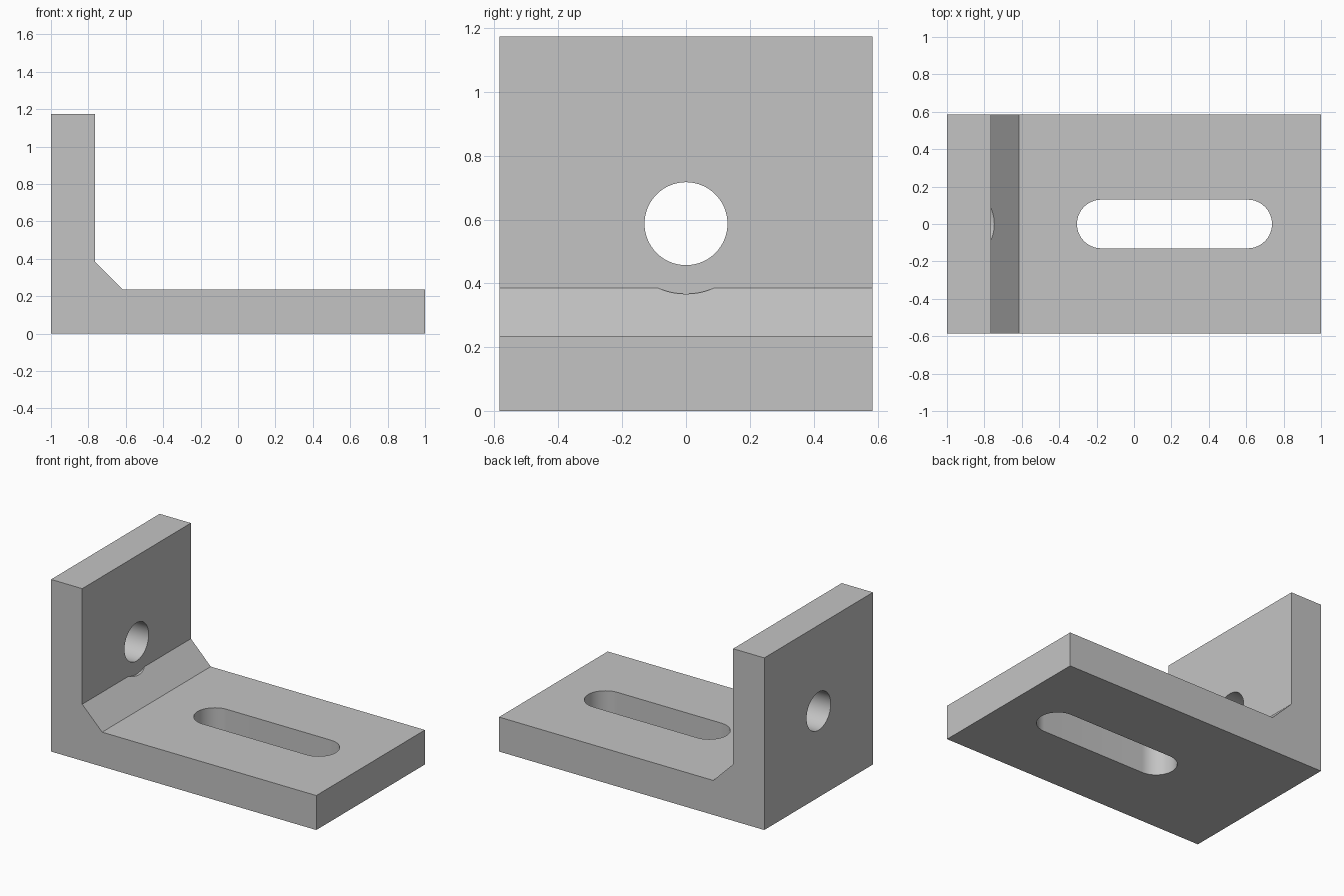
import bpy
import bmesh
import math

if "Cube" in bpy.data.objects:
    bpy.data.objects.remove(bpy.data.objects["Cube"])

steel = bpy.data.materials.new("light_grey_steel")
steel.use_nodes = True
grey = (0.55, 0.55, 0.55, 1)
steel.diffuse_color = grey
steel.node_tree.nodes["Principled BSDF"].inputs["Base Color"].default_value = grey


def prism(name, outline, place, depth):
    """Extrude an outline, mapped to 3D by place(u, v), along the depth vector."""
    bm = bmesh.new()
    face = bm.faces.new([bm.verts.new(place(u, v)) for u, v in outline])
    extruded = bmesh.ops.extrude_face_region(bm, geom=[face])["geom"]
    moved = [g for g in extruded if isinstance(g, bmesh.types.BMVert)]
    bmesh.ops.translate(bm, verts=moved, vec=depth)
    bmesh.ops.recalc_face_normals(bm, faces=bm.faces)
    mesh = bpy.data.meshes.new(name)
    bm.to_mesh(mesh)
    bm.free()
    mesh.materials.append(steel)
    obj = bpy.data.objects.new(name, mesh)
    bpy.context.collection.objects.link(obj)
    return obj


def arc(cu, cv, radius, start, end, steps):
    """Evenly spaced points on an arc, angles in degrees, end excluded."""
    angles = [math.radians(start + (end - start) * i / steps) for i in range(steps)]
    return [(cu + radius * math.cos(a), cv + radius * math.sin(a)) for a in angles]


# L-shaped plate with a chamfered inner corner
half_width, thick, height, chamfer = 0.585, 0.235, 1.173, 0.15
inner = thick - 1
profile = [(-1, 0), (1, 0), (1, thick), (inner + chamfer, thick),
           (inner, thick + chamfer), (inner, height), (-1, height)]
bracket = prism("angle_bracket", profile,
                lambda u, v: (u, -half_width, v), (0, 2 * half_width, 0))

# Bolt hole, its shallow seat cut in the chamfer, and the adjusting slot
hole_z, hole_radius, seat_radius = 0.587, 0.13, 0.22
slot = (arc(0.608, 0, hole_radius, -90, 90, 32) + [(0.608, hole_radius)]
        + arc(-0.175, 0, hole_radius, 90, 270, 32) + [(-0.175, -hole_radius)])
cutters = [
    prism("bolt_hole_cutter", arc(0, hole_z, hole_radius, 0, 360, 64),
          lambda u, v: (-1.2, u, v), (0.8, 0, 0)),
    prism("bolt_seat_cutter", arc(0, hole_z, seat_radius, 0, 360, 64),
          lambda u, v: (inner, u, v), (0.4, 0, 0)),
    prism("slot_cutter", slot, lambda u, v: (u, v, -0.2), (0, 0, 0.7)),
]

bpy.ops.object.select_all(action="DESELECT")
bpy.context.view_layer.objects.active = bracket
bracket.select_set(True)
for cutter in cutters:
    cutter.hide_render = True
    cut = bracket.modifiers.new(cutter.name, "BOOLEAN")
    cut.operation = "DIFFERENCE"
    cut.solver = "EXACT"
    cut.object = cutter
    bpy.ops.object.modifier_apply(modifier=cut.name)
    bpy.data.objects.remove(cutter)

bpy.ops.object.shade_smooth_by_angle(angle=math.radians(30))
